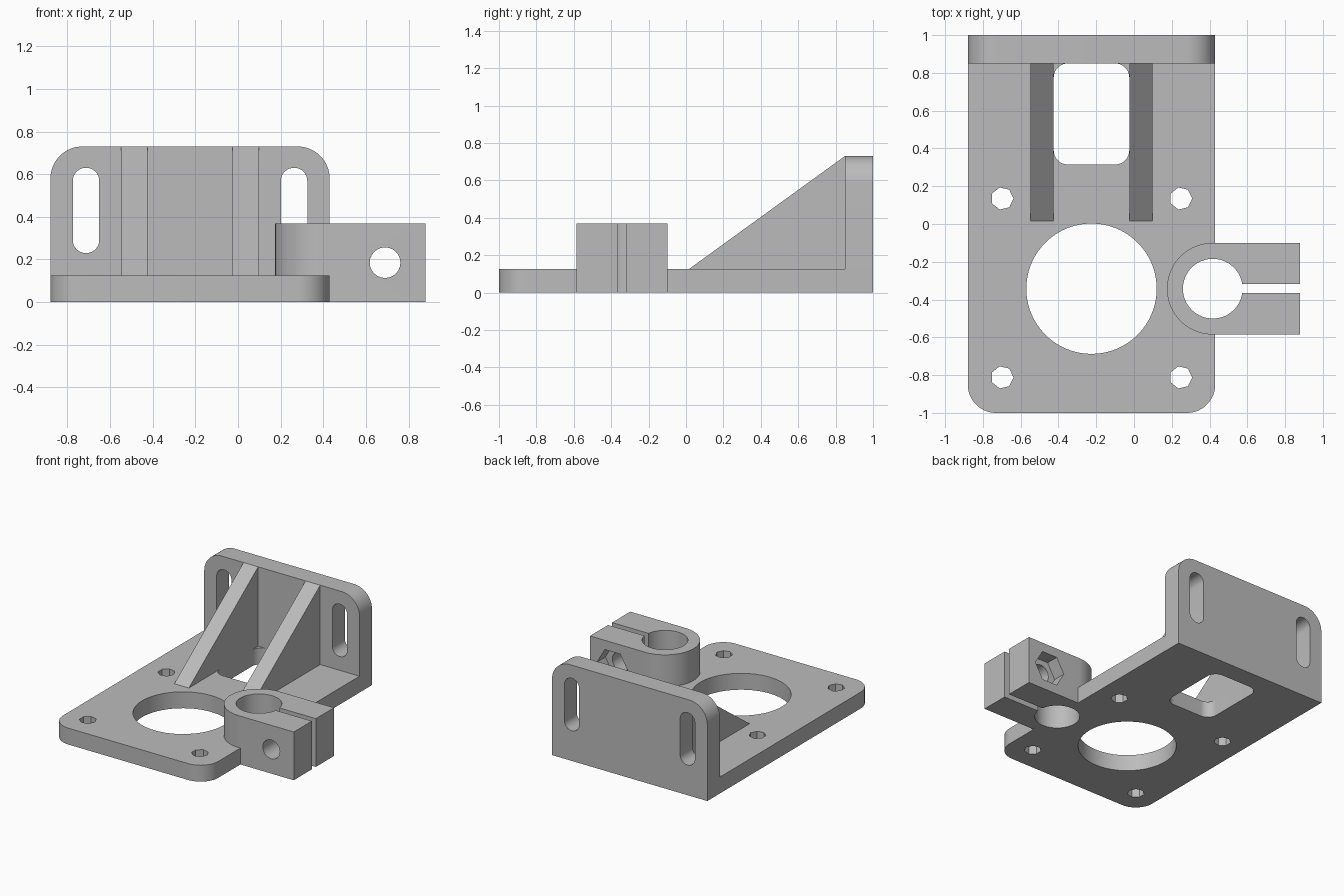
import bpy, bmesh, math

cube = bpy.data.objects.get("Cube")
if cube:
    bpy.data.objects.remove(cube, do_unlink=True)

# Single material
grey = bpy.data.materials.new("plain grey")
grey.use_nodes = True
colour = (0.5, 0.5, 0.5, 1)
grey.diffuse_color = colour
grey.node_tree.nodes["Principled BSDF"].inputs["Base Color"].default_value = colour


def circle(cx, cy, r, sides=64):
    return [(cx + r * math.cos(math.tau * i / sides),
             cy + r * math.sin(math.tau * i / sides)) for i in range(sides)]


def rounded(x0, x1, y0, y1, radii, steps=16):
    """Rectangle outline; radii run lower left, lower right, upper right, upper left."""
    pts = []
    corners = [(x0, y0, 1, 1), (x1, y0, -1, 1), (x1, y1, -1, -1), (x0, y1, 1, -1)]
    for k, ((x, y, sx, sy), r) in enumerate(zip(corners, radii)):
        if r == 0:
            pts.append((x, y))
            continue
        for i in range(steps + 1):
            a = math.pi + (k + i / steps) * math.pi / 2
            pts.append((x + sx * r + r * math.cos(a), y + sy * r + r * math.sin(a)))
    return pts


def prism(name, outline, axis, lo, hi):
    """Extrude a 2D outline along an axis."""
    place = {"x": lambda u, v, w: (w, u, v),
             "y": lambda u, v, w: (u, w, v),
             "z": lambda u, v, w: (u, v, w)}[axis]
    bm = bmesh.new()
    low = [bm.verts.new(place(u, v, lo)) for u, v in outline]
    high = [bm.verts.new(place(u, v, hi)) for u, v in outline]
    bm.faces.new(low)
    bm.faces.new(high)
    for i in range(len(low)):
        j = (i + 1) % len(low)
        bm.faces.new((low[i], low[j], high[j], high[i]))
    bmesh.ops.recalc_face_normals(bm, faces=bm.faces)
    mesh = bpy.data.meshes.new(name)
    bm.to_mesh(mesh)
    bm.free()
    mesh.materials.append(grey)
    obj = bpy.data.objects.new(name, mesh)
    bpy.context.collection.objects.link(obj)
    return obj


def select(obj):
    bpy.ops.object.select_all(action="DESELECT")
    obj.select_set(True)
    bpy.context.view_layer.objects.active = obj


def cut(obj, outline, axis, lo, hi):
    cutter = prism("cutter", outline, axis, lo, hi)
    cutter.hide_render = True
    select(obj)
    mod = obj.modifiers.new("cut", "BOOLEAN")
    mod.operation = "DIFFERENCE"
    mod.solver = "EXACT"
    mod.object = cutter
    bpy.ops.object.modifier_apply(modifier=mod.name)
    bpy.data.objects.remove(cutter, do_unlink=True)


left, right = -0.88, 0.43
mid = (left + right) / 2
base_top, wall_front, wall_top = 0.125, 0.85, 0.73
clamp_x, clamp_y, clamp_r = 0.417, -0.3425, 0.2425
clamp_outline = rounded(clamp_x - clamp_r, 0.88, clamp_y - clamp_r, clamp_y + clamp_r,
                        (clamp_r - 0.0001, 0, 0, clamp_r - 0.0001), 24)

# Base plate with main hole, window, screw holes and a seat for the clamp
base = prism("base_plate", rounded(left, right, -1, 1, (0.15, 0.15, 0, 0)), "z", 0, base_top)
cut(base, circle(mid, clamp_y, 0.345, 96), "z", -0.1, 1)
cut(base, rounded(mid - 0.2, mid + 0.2, 0.315, wall_front, [0.075] * 4), "z", -0.1, 1)
for sx in (-1, 1):
    for y in (0.135, -0.812):
        cut(base, circle(mid + sx * 0.473, y, 0.06, 7), "z", -0.1, 1)
cut(base, clamp_outline, "z", -0.1, 1)

# Back wall with two upright slots
wall = prism("back_wall", rounded(left, right, base_top, wall_top, (0, 0, 0.15, 0.15)),
             "y", wall_front, 1)
for sx in (-1, 1):
    x = mid + sx * 0.488
    cut(wall, rounded(x - 0.062, x + 0.062, 0.23, 0.63, [0.061] * 4, 8), "y", 0.7, 1.1)

# Triangular ribs
ribs = []
for side, sx in (("right", -1), ("left", 1)):
    x = mid + sx * 0.2615
    ribs.append(prism(side + "_rib", [(0.015, base_top), (wall_front, base_top),
                                      (wall_front, wall_top)], "x", x - 0.0615, x + 0.0615))

# Rod clamp with bore, slit, bolt hole and hexagonal nut pocket
clamp = prism("rod_clamp", clamp_outline, "z", 0, 0.368)
cut(clamp, circle(clamp_x, clamp_y, 0.158), "z", -0.1, 1)
cut(clamp, rounded(clamp_x, 1, clamp_y - 0.024, clamp_y + 0.024, [0] * 4), "z", -0.1, 1)
cut(clamp, circle(0.69, 0.185, 0.072, 24), "y", -1, 0.2)
cut(clamp, circle(0.69, 0.185, 0.13, 6), "y", -0.2, 0.2)

for obj in [base, wall, clamp] + ribs:
    select(obj)
    bpy.ops.object.shade_smooth_by_angle(angle=math.radians(30))
